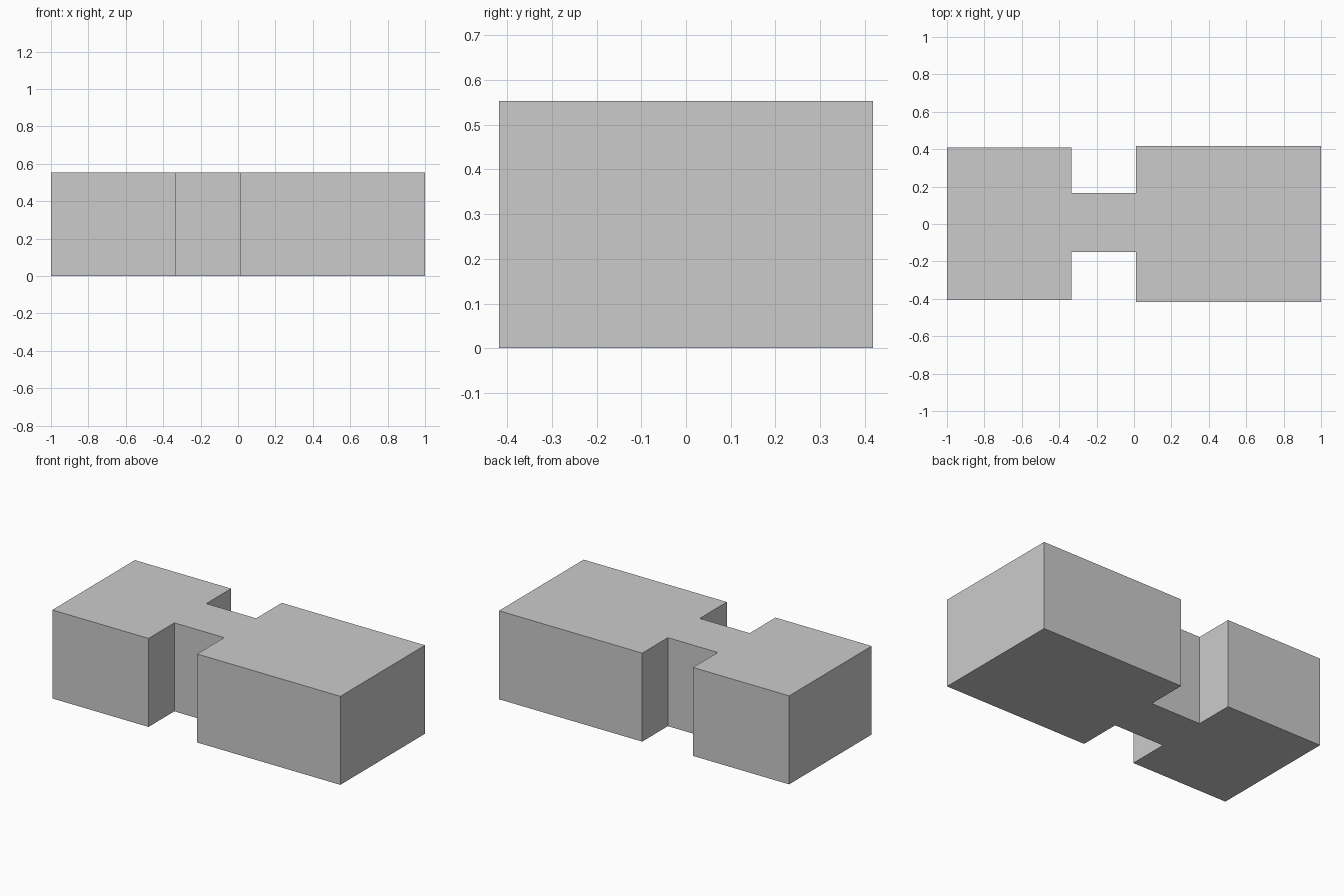
import bpy, bmesh

if "Cube" in bpy.data.objects:
    bpy.data.objects.remove(bpy.data.objects["Cube"])

HEIGHT = 0.553

# Plan outline: left block, narrow neck, right block
outline = [
    (-1.0, -0.405), (-0.335, -0.405), (-0.335, -0.15), (0.01, -0.15),
    (0.01, -0.418), (1.0, -0.418), (1.0, 0.418), (0.01, 0.418),
    (0.01, 0.165), (-0.335, 0.165), (-0.335, 0.41), (-1.0, 0.41),
]


def prism(name, points, z0, z1):
    bm = bmesh.new()
    base = bm.faces.new([bm.verts.new((x, y, z0)) for x, y in points])
    top = bmesh.ops.extrude_face_region(bm, geom=[base])["geom"]
    verts = [g for g in top if isinstance(g, bmesh.types.BMVert)]
    bmesh.ops.translate(bm, verts=verts, vec=(0, 0, z1 - z0))
    if not any(f is base for f in bm.faces):
        bm.faces.new([v for v in bm.verts if v not in verts])
    bmesh.ops.recalc_face_normals(bm, faces=bm.faces)
    mesh = bpy.data.meshes.new(name)
    bm.to_mesh(mesh)
    bm.free()
    obj = bpy.data.objects.new(name, mesh)
    bpy.context.collection.objects.link(obj)
    return obj


# Two joined building blocks with a flat roof
prism("building_blocks", outline, 0.0, HEIGHT)
